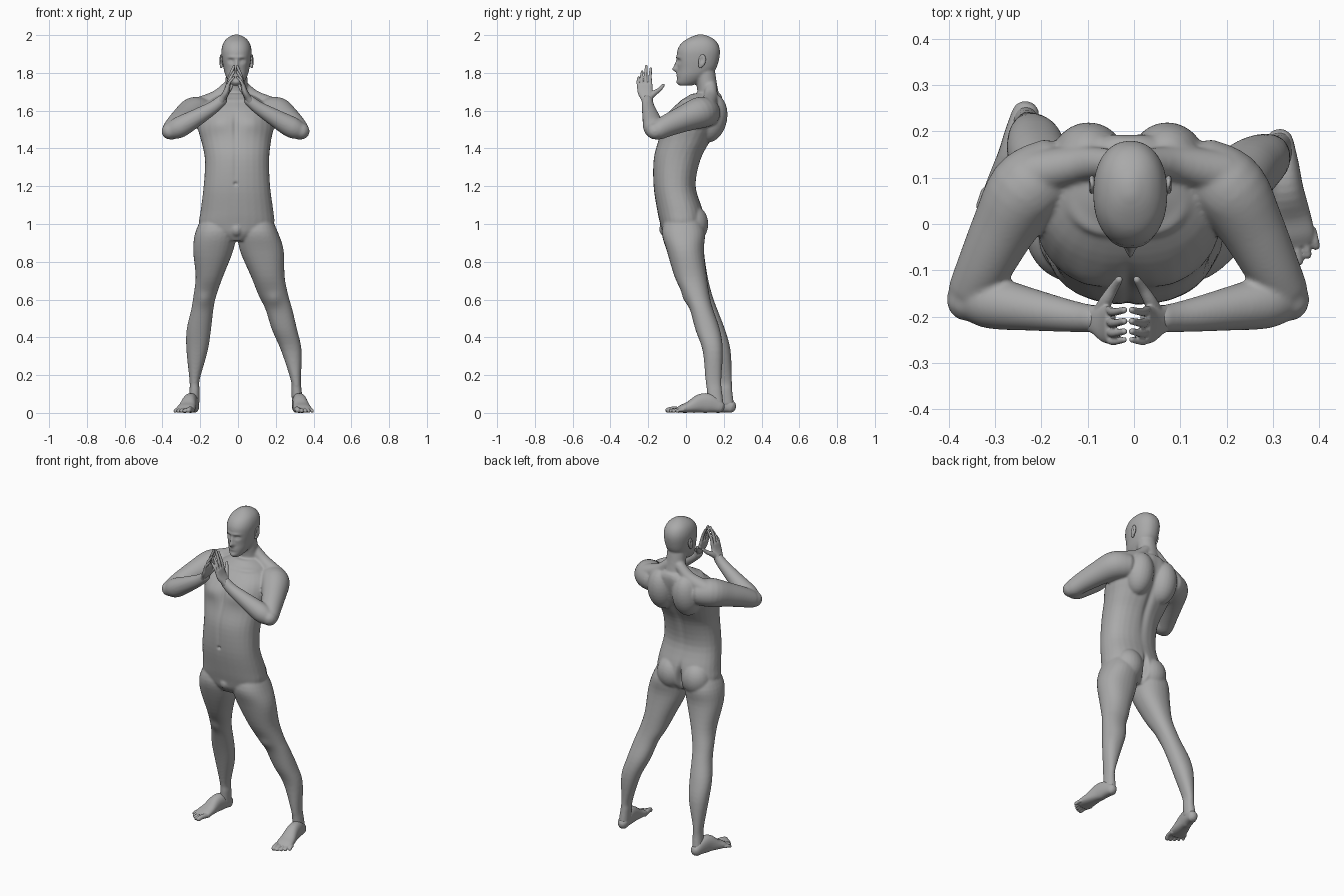
import bpy, bmesh, math
from mathutils import Vector, Matrix

AXIS = -0.013                       # body midline for arms, hands and trunk details
skin = bpy.data.materials.new("grey_clay")
skin.diffuse_color = (0.4, 0.4, 0.4, 1)


def smooth_rows(rows, steps=4):
    """Catmull-Rom interpolation of every column."""
    out = []
    for i in range(len(rows) - 1):
        a, b = rows[max(i - 1, 0)], rows[i]
        c, d = rows[i + 1], rows[min(i + 2, len(rows) - 1)]
        for k in range(steps):
            t = k / steps
            out.append([0.5 * (2 * q + (r - p) * t + (2 * p - 5 * q + 4 * r - s) * t * t
                               + (3 * q - p - 3 * r + s) * t ** 3)
                        for p, q, r, s in zip(a, b, c, d)])
    return out + [list(rows[-1])]


def skin_rings(bm, rings, power, sides=28):
    """Rings are (centre, side vector, up vector); joins them to a closed skin."""
    loops = []
    for c, u, v in rings:
        loop = []
        for k in range(sides):
            a = 2 * math.pi * k / sides
            x, y = math.cos(a), math.sin(a)
            x = math.copysign(abs(x) ** (2 / power), x)
            y = math.copysign(abs(y) ** (2 / power), y)
            loop.append(bm.verts.new(c + u * x + v * y))
        loops.append(loop)
    faces = [bm.faces.new(loops[0]), bm.faces.new(loops[-1])]
    for a, b in zip(loops, loops[1:]):
        for k in range(sides):
            n = (k + 1) % sides
            faces.append(bm.faces.new((a[k], a[n], b[n], b[k])))
    bmesh.ops.recalc_face_normals(bm, faces=faces)


def stack(bm, rows, power=2.2):
    """Level sections: z, left, right, front, back."""
    rings = [(Vector(((l + r) / 2, (f + b) / 2, z)), Vector(((r - l) / 2, 0, 0)),
              Vector((0, (b - f) / 2, 0))) for z, l, r, f, b in smooth_rows(rows)]
    skin_rings(bm, rings, power)


def tube(bm, rows, up=(0, 0, 1), power=2):
    """Round-ended limb: x, y, z, radius, optional radius along up."""
    pts = smooth_rows([r if len(r) == 5 else (*r, r[3]) for r in rows])
    pos = [Vector(p[:3]) for p in pts]
    rings = []
    for i, p in enumerate(pts):
        t = (pos[min(i + 1, len(pts) - 1)] - pos[max(i - 1, 0)]).normalized()
        s = t.cross(Vector(up)).normalized()
        w = s.cross(t)
        ring = (pos[i], s * p[3], w * p[4])
        r = min(p[3], p[4])
        end = -1 if i == 0 else 1 if i == len(pts) - 1 else 0
        cap = [(pos[i] + t * end * r * math.sin(a), ring[1] * math.cos(a), ring[2] * math.cos(a))
               for a in (0.5, 1.0, 1.4)] if end else []
        rings += (cap[::-1] + [ring]) if end < 0 else [ring] + cap
    skin_rings(bm, rings, power)


def ball(bm, c, r, tilt=0):
    m = Matrix.Translation(c) @ Matrix.Rotation(tilt, 4, 'X') @ Matrix.Diagonal((*r, 1))
    bmesh.ops.create_uvsphere(bm, u_segments=24, v_segments=16, radius=1, matrix=m)


def flip(rows):
    return [(2 * AXIS - r[0], *r[1:]) for r in rows]


def finish(name, bm, voxel, rounds, brushes=()):
    """Fuse overlapping volumes, relax the seams, then sculpt with soft brushes."""
    me = bpy.data.meshes.new(name)
    bm.to_mesh(me)
    bm.free()
    ob = bpy.data.objects.new(name, me)
    bpy.context.collection.objects.link(ob)
    mod = ob.modifiers.new("fuse", 'REMESH')
    mod.mode, mod.voxel_size = 'VOXEL', voxel
    mod = ob.modifiers.new("relax", 'SMOOTH')
    mod.factor, mod.iterations = 0.5, rounds
    dg = bpy.context.evaluated_depsgraph_get()
    me = bpy.data.meshes.new_from_object(ob.evaluated_get(dg))
    ob.modifiers.clear()
    ob.data = me
    for v in me.vertices:
        p, move = v.co.copy(), Vector()
        for c, r, push in brushes:
            d = sum(((p[i] - c[i]) / r[i]) ** 2 for i in range(3))
            if d < 6:
                move += Vector(push) * math.exp(-d)
        v.co = p + move
        v.co.z = max(v.co.z, 0)
    me.materials.clear()
    me.materials.append(skin)
    for p in me.polygons:
        p.use_smooth = True
    return ob


# ---- body: trunk, neck, head, legs and arms in one skin
bm = bmesh.new()
stack(bm, [(.91, -.07, .05, -.10, .05), (.95, -.16, .145, -.125, .085), (1.0, -.205, .19, -.137, .095),
           (1.07, -.198, .187, -.152, .09), (1.2, -.182, .17, -.172, .052), (1.34, -.175, .165, -.172, .078),
           (1.44, -.195, .175, -.148, .13), (1.52, -.215, .19, -.125, .17), (1.6, -.20, .175, -.085, .19),
           (1.66, -.14, .115, -.015, .195), (1.69, -.08, .055, .03, .185)], 2.3)
tube(bm, [(-.008, .12, 1.64, .068, .07), (-.008, .115, 1.71, .06, .055),
          (-.008, .1, 1.8, .057, .055)], up=(0, 1, 0))
stack(bm, [(1.732, -.03, .014, -.035, .03), (1.75, -.047, .031, -.046, .07), (1.785, -.066, .05, -.046, .12),
           (1.82, -.076, .06, -.045, .158), (1.87, -.085, .069, -.049, .175), (1.92, -.088, .072, -.046, .18),
           (1.96, -.077, .061, -.022, .166), (1.987, -.053, .037, .02, .135), (2.003, -.02, .004, .06, .095)])
for s in (-1, 1):
    ball(bm, (AXIS + s * .085, .035, 1.0), (.088, .083, .10))          # buttock
    ball(bm, (AXIS + s * .085, .13, 1.56), (.085, .088, .13), -.2)     # shoulder blade
    tube(bm, [(AXIS + s * .035, .13, 1.73, .032), (AXIS + s * .1, .13, 1.67, .038),
              (AXIS + s * .2, .11, 1.62, .05)])                        # neck to shoulder slope
ball(bm, (-.008, -.1, .972), (.036, .042, .042))                       # groin
# legs: the two stand differently
stack(bm, [(.04, -.265, -.205, .175, .255), (.12, -.257, -.203, .17, .245), (.175, -.257, -.203, .165, .243),
           (.33, -.273, -.16, .125, .236), (.44, -.272, -.143, .09, .207), (.55, -.247, -.13, .05, .165),
           (.62, -.236, -.115, .02, .14), (.72, -.224, -.08, -.04, .115), (.86, -.237, -.025, -.102, .095),
           (.96, -.225, -.01, -.128, .10), (1.05, -.18, -.04, -.10, .06)])
stack(bm, [(.04, .285, .345, .115, .2), (.12, .283, .337, .11, .19), (.175, .279, .333, .103, .187),
           (.33, .228, .337, .088, .195), (.44, .18, .313, .05, .18), (.55, .145, .287, .02, .143),
           (.62, .11, .267, -.012, .125), (.72, .07, .247, -.06, .11), (.86, .01, .242, -.102, .095),
           (.96, 0, .21, -.128, .10), (1.05, .03, .168, -.10, .06)])
upper_arm = [(-.19, .105, 1.59, .078), (-.235, .07, 1.588, .083), (-.282, -.01, 1.558, .07),
             (-.322, -.09, 1.525, .06), (-.35, -.145, 1.498, .052), (-.36, -.165, 1.492, .045)]
forearm = [(-.362, -.162, 1.49, .043), (-.31, -.17, 1.512, .056), (-.22, -.185, 1.563, .046),
           (-.13, -.2, 1.618, .034), (-.085, -.205, 1.655, .029)]
for rows in (upper_arm, forearm):
    tube(bm, rows)
    tube(bm, flip(rows))

H = -.008                                                              # head midline
brushes = [((H, -.05, 1.818), (.013, .03, .014), (0, -.024, 0)),       # nose tip
           ((H, -.05, 1.84), (.009, .03, .022), (0, -.014, 0)),        # nose bridge
           ((H, -.05, 1.789), (.024, .03, .010), (0, -.008, 0)),       # lips
           ((H, -.045, 1.789), (.022, .03, .004), (0, .006, 0)),       # mouth line
           ((H, -.045, 1.75), (.02, .03, .012), (0, -.006, 0)),        # chin
           ((AXIS, .15, 1.4), (.02, .11, .2), (0, -.014, 0)),          # spine
           ((AXIS, .11, .985), (.013, .07, .07), (0, -.045, 0)),       # cleft
           ((AXIS, -.13, 1.52), (.014, .06, .08), (0, .010, 0)),       # breastbone
           ((AXIS, -.17, 1.32), (.012, .05, .12), (0, .005, 0)),       # belly line
           ((AXIS, -.17, 1.213), (.009, .04, .008), (0, .012, 0)),     # navel
           ((-.18, .03, .6), (.035, .05, .04), (0, -.01, 0)),          # kneecaps
           ((.19, 0, .6), (.035, .05, .04), (0, -.01, 0))]
for s in (-1, 1):
    brushes += [((H + s * .031, -.05, 1.863), (.016, .03, .011), (0, .013, 0)),    # eye socket
                ((H + s * .031, -.04, 1.861), (.009, .03, .005), (0, -.006, 0)),   # eyelid
                ((H + s * .028, -.05, 1.883), (.026, .03, .008), (0, -.005, 0)),   # brow
                ((AXIS + s * .085, -.1, 1.535), (.07, .06, .05), (0, -.018, 0)),   # chest muscle
                ((AXIS + s * .09, 0, 1.655), (.07, .05, .01), (0, -.008, .004))]   # collarbone
finish("body", bm, .006, 9, brushes)

# ---- ears
for side, s in (("right", -1), ("left", 1)):
    bm = bmesh.new()
    ball(bm, (H + s * .083, .085, 1.865), (.009, .02, .034), -.15)
    ball(bm, (H + s * .08, .076, 1.838), (.008, .011, .014))
    finish(side + "_ear", bm, .003, 2,
           [((H + s * .094, .083, 1.87), (.02, .009, .018), (-s * .008, 0, 0))])

# ---- hands: palm, four fingers meeting at the tips, thumb
palm = [(-.095, -.203, 1.643, .024, .028), (-.078, -.208, 1.67, .018, .033),
        (-.062, -.216, 1.70, .016, .040), (-.052, -.219, 1.735, .013, .040)]
fingers = [(-.186, 1.832, .0088), (-.21, 1.845, .0092), (-.232, 1.815, .0088), (-.25, 1.785, .0078)]
for side, change in (("right", list), ("left", flip)):
    bm = bmesh.new()
    tube(bm, change(palm), up=(0, 1, 0), power=2.4)
    for y, top, r in fingers:
        tube(bm, change([(-.054, y, 1.725, r * 1.1), (-.044, y - .004, 1.725 + (top - 1.725) * .45, r),
                         (-.021, y, top - r, r * .8)]), up=(0, 1, 0))
    tube(bm, change([(-.075, -.195, 1.67, .017), (-.06, -.165, 1.695, .014),
                     (-.045, -.14, 1.712, .011), (-.032, -.12, 1.735, .008)]), up=(1, 0, 0))
    finish(side + "_hand", bm, .003, 3)

# ---- feet: arch tube and five toes, placed from heel to ball
for side, heel, front, out in (("right", (-.235, .235), (-.277, .06), -1),
                               ("left", (.315, .175), (.34, -.02), 1)):
    h, f = Vector((*heel, 0)), Vector((*front, 0))
    along = (f - h).normalized()
    across = Vector((-along.y, along.x, 0)) * (1 if out > 0 else -1)   # points to the outer edge
    bm = bmesh.new()
    rows = [(0, .033, .03, .033), (.25, .05, .035, .05), (.5, .05, .038, .05),
            (.8, .031, .046, .031), (1.0, .022, .05, .022), (1.1, .016, .047, .016)]
    tube(bm, [(*(h.lerp(f, t) + Vector((0, 0, z))), w, u) for t, z, w, u in rows], power=2.3)
    for k, (reach, r) in enumerate([(.072, .014), (.072, .0105), (.062, .010), (.05, .0095), (.034, .009)]):
        base = f + across * (-.036 + k * .0205)
        tip = base + along * reach + across * .003
        mid = base.lerp(tip, .6)
        tube(bm, [(base.x, base.y, .016, r), (mid.x, mid.y, r + .006, r), (tip.x, tip.y, r, r)])
    finish(side + "_foot", bm, .0035, 3)
